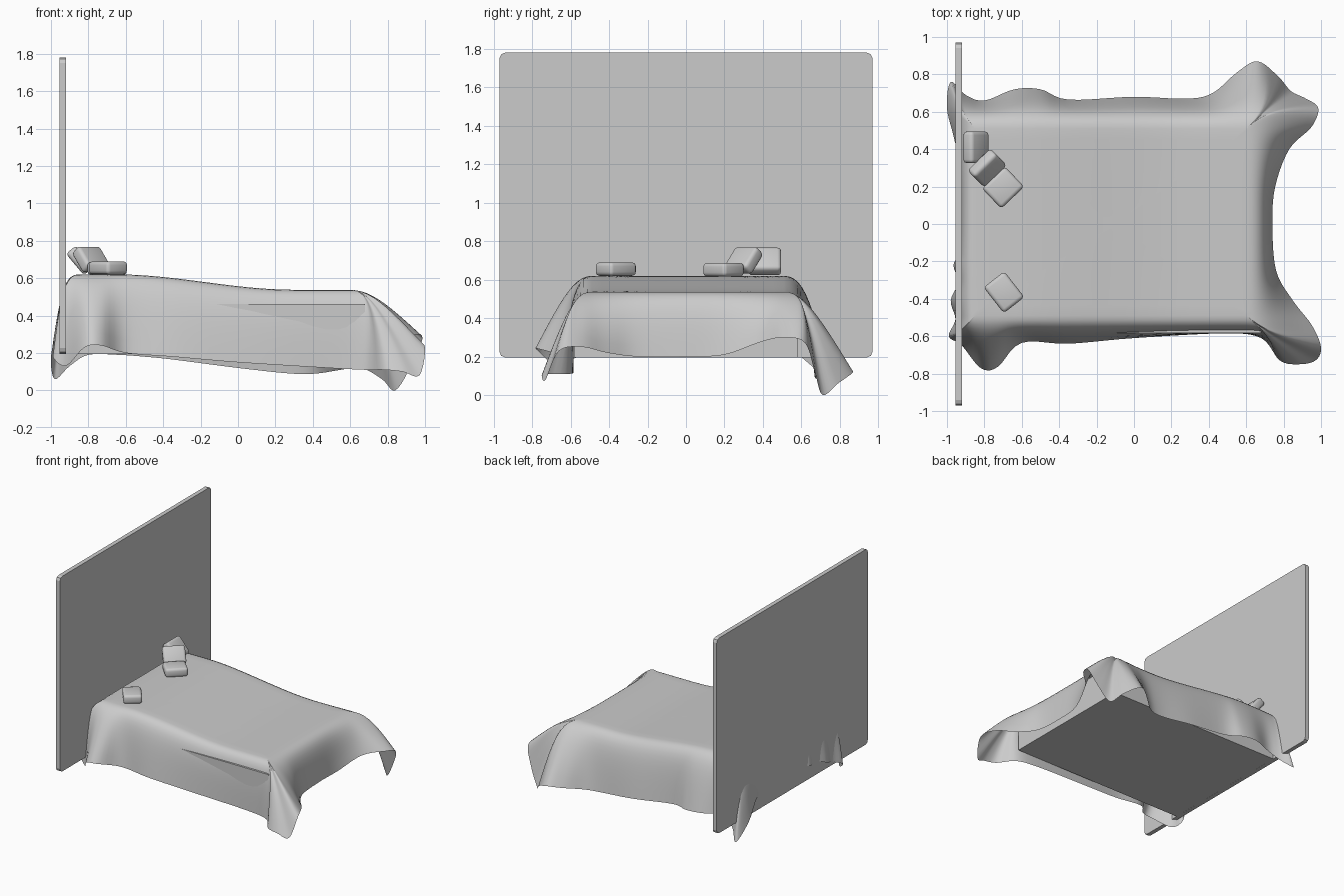
import bpy, bmesh
from math import radians
from mathutils import Vector

if "Cube" in bpy.data.objects:
    bpy.data.objects.remove(bpy.data.objects["Cube"])


def add_mesh(name, bm, smooth=False):
    me = bpy.data.meshes.new(name)
    bm.to_mesh(me)
    bm.free()
    ob = bpy.data.objects.new(name, me)
    bpy.context.collection.objects.link(ob)
    if smooth:
        for p in me.polygons:
            p.use_smooth = True
    return ob


def box(name, centre, size, rot=(0, 0, 0), bevel=0.0, segments=1, only_x=False, smooth=False):
    bm = bmesh.new()
    bmesh.ops.create_cube(bm, size=1)
    bmesh.ops.scale(bm, vec=size, verts=bm.verts)
    if bevel:
        edges = [e for e in bm.edges
                 if not only_x or abs(e.verts[0].co.x - e.verts[1].co.x) > 1e-4]
        bmesh.ops.bevel(bm, geom=edges, offset=bevel, segments=segments,
                        affect='EDGES', profile=0.5)
    ob = add_mesh(name, bm, smooth)
    ob.location = centre
    ob.rotation_euler = [radians(a) for a in rot]
    return ob


# Headboard panel with clipped corners, and mattress under the blanket
box("headboard", (-0.938, 0, 0.988), (0.035, 1.94, 1.585), bevel=0.03, segments=2, only_x=True)
box("mattress", (-0.12, 0, 0.328), (1.60, 1.165, 0.265))

# Cushions: centre, size, (tilt, yaw)
cushions = [
    ((-0.700, 0.195, 0.652), (0.15, 0.17, 0.07), 0, -46),
    ((-0.695, -0.365, 0.655), (0.14, 0.175, 0.07), 0, 38),
    ((-0.785, 0.300, 0.700), (0.14, 0.17, 0.07), 50, -46),
    ((-0.845, 0.410, 0.695), (0.15, 0.17, 0.07), 50, 0),
]
for i, (c, s, tilt, yaw) in enumerate(cushions):
    box(f"cushion_{i + 1}", c, s, (0, tilt, yaw), bevel=0.02, segments=3, smooth=True)

# Blanket hem, counter-clockwise from the front head corner
hem_pts = [
    (-0.92, -0.65, 0.13), (-0.82, -0.77, 0.23), (-0.73, -0.765, 0.24), (-0.60, -0.635, 0.20),
    (-0.35, -0.64, 0.18), (0.0, -0.61, 0.15), (0.48, -0.585, 0.12), (0.68, -0.61, 0.11),
    (0.78, -0.73, 0.11), (0.88, -0.75, 0.10), (0.97, -0.73, 0.08), (1.0, -0.66, 0.23),
    (0.95, -0.54, 0.25), (0.85, -0.41, 0.22), (0.76, -0.25, 0.20), (0.74, 0.0, 0.20),
    (0.755, 0.20, 0.21), (0.83, 0.40, 0.28), (0.95, 0.52, 0.30), (0.985, 0.62, 0.27),
    (0.92, 0.67, 0.12), (0.84, 0.71, 0.0), (0.77, 0.79, 0.06), (0.66, 0.87, 0.12),
    (0.55, 0.81, 0.11), (0.42, 0.70, 0.09), (0.28, 0.67, 0.09), (0.0, 0.68, 0.12),
    (-0.35, 0.665, 0.165), (-0.50, 0.72, 0.18), (-0.64, 0.72, 0.19), (-0.80, 0.66, 0.19),
    (-0.90, 0.69, 0.13), (-0.98, 0.76, 0.06), (-1.0, 0.62, 0.18), (-0.965, 0.47, 0.30),
    (-0.935, 0.30, 0.32), (-0.935, -0.12, 0.32), (-0.965, -0.22, 0.30), (-0.94, -0.31, 0.30),
    (-0.98, -0.41, 0.26), (-0.955, -0.51, 0.22), (-0.99, -0.60, 0.18),
]
hem_pts = [Vector(p) for p in hem_pts]


def catmull(a, b, c, d, t):
    return 0.5 * (2 * b + (c - a) * t + (2 * a - 5 * b + 4 * c - d) * t * t
                  + (3 * b - a - 3 * c + d) * t ** 3)


def top_z(x):
    # Higher under the pillows, sloping to the foot
    t = min(1, max(0, (0.3 - x) / 0.95))
    return 0.537 + 0.083 * t * t * (3 - 2 * t)


def on_rect(p, x0, x1, y0, y1):
    x = min(x1, max(x0, p.x))
    y = min(y1, max(y0, p.y))
    return Vector((x, y, top_z(x)))


n = len(hem_pts)
hem = []
for i in range(n):
    for k in range(5):
        p = catmull(hem_pts[i - 1], hem_pts[i], hem_pts[(i + 1) % n],
                    hem_pts[(i + 2) % n], k / 5)
        p.z = max(0, p.z)
        hem.append(p)

centre = Vector((-0.1, 0, 0))
TOP, DROP = 9, 11
columns = []
for h in hem:
    inner = on_rect(h, -0.85, 0.60, -0.49, 0.51)
    edge = on_rect(h, -0.935, 0.715, -0.585, 0.615)
    low = edge.lerp(h, 0.35)
    col = []
    for k in range(1, TOP):
        p = centre.lerp(inner, k / TOP)
        p.z = top_z(p.x)
        col.append(p)
    for k in range(DROP + 1):
        t = k / DROP
        s = 1 - t
        col.append(inner * s ** 3 + edge * 3 * s * s * t + low * 3 * s * t * t + h * t ** 3)
    columns.append(col)

bm = bmesh.new()
grid = [[bm.verts.new(p) for p in col] for col in columns]
mid = bm.verts.new((centre.x, centre.y, top_z(centre.x)))
for i, a in enumerate(grid):
    b = grid[(i + 1) % len(grid)]
    bm.faces.new((mid, a[0], b[0]))
    for k in range(len(a) - 1):
        bm.faces.new((a[k], a[k + 1], b[k + 1], b[k]))
bmesh.ops.remove_doubles(bm, verts=bm.verts, dist=0.0005)
bmesh.ops.recalc_face_normals(bm, faces=bm.faces)
add_mesh("blanket", bm, smooth=True)
